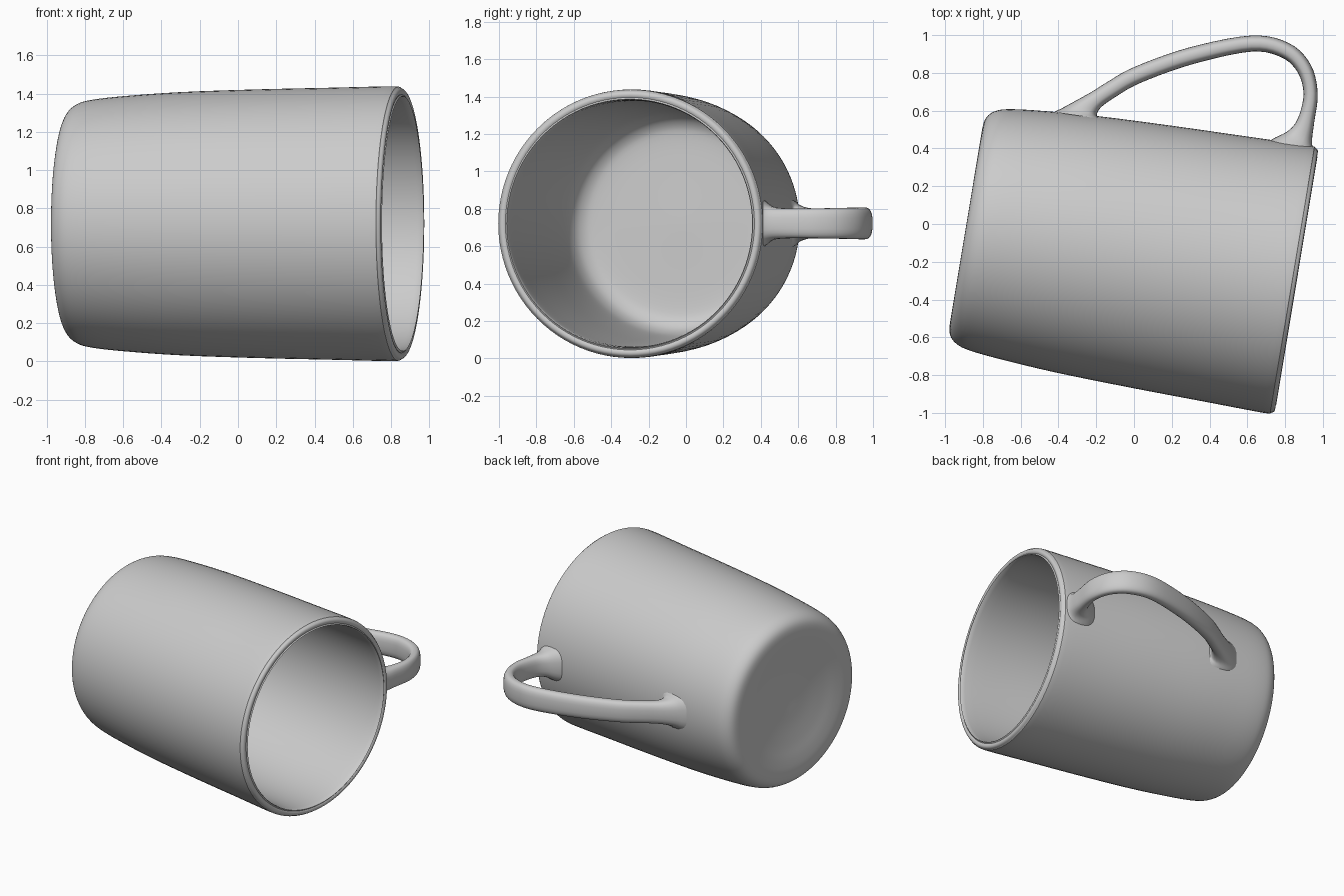
import bpy, bmesh, math
from mathutils import Vector, Matrix

if "Cube" in bpy.data.objects:
    bpy.data.objects.remove(bpy.data.objects["Cube"])

clay = bpy.data.materials.new("plain grey")
clay.diffuse_color = (0.6, 0.6, 0.6, 1)
clay.use_nodes = True
clay.node_tree.nodes["Principled BSDF"].inputs["Base Color"].default_value = clay.diffuse_color


def catmull(points, steps):
    """Smooth curve through points of any dimension."""
    p = [Vector(q) for q in points]
    p = [2 * p[0] - p[1]] + p + [2 * p[-1] - p[-2]]
    out = []
    for i in range(1, len(p) - 2):
        a, b, c, d = p[i - 1:i + 3]
        for s in range(steps):
            t = s / steps
            out.append(0.5 * (2 * b + (c - a) * t + (2 * a - 5 * b + 4 * c - d) * t * t
                              + (3 * b - a - 3 * c + d) * t ** 3))
    return out + [p[-2]]


def loft(name, rings):
    """Skin closed rings of points and cap both ends."""
    bm = bmesh.new()
    loops = [[bm.verts.new(v) for v in ring] for ring in rings]
    n = len(loops[0])
    for a, b in zip(loops, loops[1:]):
        for i in range(n):
            j = (i + 1) % n
            bm.faces.new((a[i], a[j], b[j], b[i]))
    bm.faces.new(loops[0][::-1])
    bm.faces.new(loops[-1])
    bmesh.ops.recalc_face_normals(bm, faces=bm.faces)
    mesh = bpy.data.meshes.new(name)
    bm.to_mesh(mesh)
    bm.free()
    mesh.materials.append(clay)
    obj = bpy.data.objects.new(name, mesh)
    bpy.context.collection.objects.link(obj)
    bpy.ops.object.select_all(action='DESELECT')
    bpy.context.view_layer.objects.active = obj
    obj.select_set(True)
    bpy.ops.object.shade_smooth_by_angle(angle=math.radians(50))
    return obj


# Cup body: (distance along axis, radius), from dimpled base over the rim to the floor
outside = [(0.05, 0.02), (0.042, 0.18), (0.026, 0.32), (0.008, 0.43), (0.0, 0.52),
           (0.012, 0.585), (0.055, 0.626), (0.13, 0.648), (0.3, 0.667), (0.6, 0.688),
           (1.0, 0.702), (1.4, 0.711), (1.71, 0.718), (1.755, 0.712), (1.772, 0.697),
           (1.768, 0.675), (1.74, 0.66)]
inside = [(1.4, 0.655), (1.0, 0.645), (0.6, 0.63), (0.3, 0.607), (0.18, 0.58),
          (0.12, 0.53), (0.1, 0.45), (0.1, 0.25), (0.105, 0.02)]
SIDES = 96
rings = [[(t, r * math.cos(2 * math.pi * k / SIDES), r * math.sin(2 * math.pi * k / SIDES))
          for k in range(SIDES)] for t, r in catmull(outside + inside, 4)]
cup = loft("cup_body", rings)
cup.matrix_world = (Matrix.Translation((-0.889, -0.01, 0.72))
                    @ Matrix.Rotation(math.radians(-9.44), 4, 'Z'))

# Handle: (x, y, thickness, width) along a strap whose flared ends lie flat on the wall
strap = [(-0.29, 0.573, 0.27, 0.25), (-0.268, 0.602, 0.16, 0.195), (-0.212, 0.65, 0.1, 0.165),
         (-0.12, 0.712, 0.09, 0.16), (0.02, 0.79, 0.09, 0.16), (0.3, 0.89, 0.09, 0.165),
         (0.62, 0.955, 0.085, 0.17), (0.8, 0.92, 0.085, 0.17), (0.9, 0.825, 0.08, 0.165),
         (0.935, 0.69, 0.075, 0.16), (0.91, 0.545, 0.09, 0.16), (0.874, 0.462, 0.145, 0.18),
         (0.83, 0.415, 0.25, 0.25)]
path = catmull(strap, 5)
wall = Vector((0.99, -0.14, 0))
rings = []
for i, q in enumerate(path):
    last = len(path) - 1
    a, b = path[max(i - 1, 0)], path[min(i + 1, last)]
    side = Vector((a.y - b.y, b.x - a.x, 0)).normalized()
    # turn the sections parallel to the wall near each end
    side = side.lerp(-wall, max(0, 1 - i / 11))
    side = side.lerp(wall, max(0, 1 - (last - i) / 11)).normalized()
    ring = []
    for k in range(24):
        c, s = math.cos(math.tau * k / 24), math.sin(math.tau * k / 24)
        u = math.copysign(abs(c) ** 0.75, c) * q[2] / 2
        v = math.copysign(abs(s) ** 0.75, s) * q[3] / 2
        ring.append(Vector((q[0], q[1], 0.722 + v)) + side * u)
    rings.append(ring)
loft("handle", rings)
